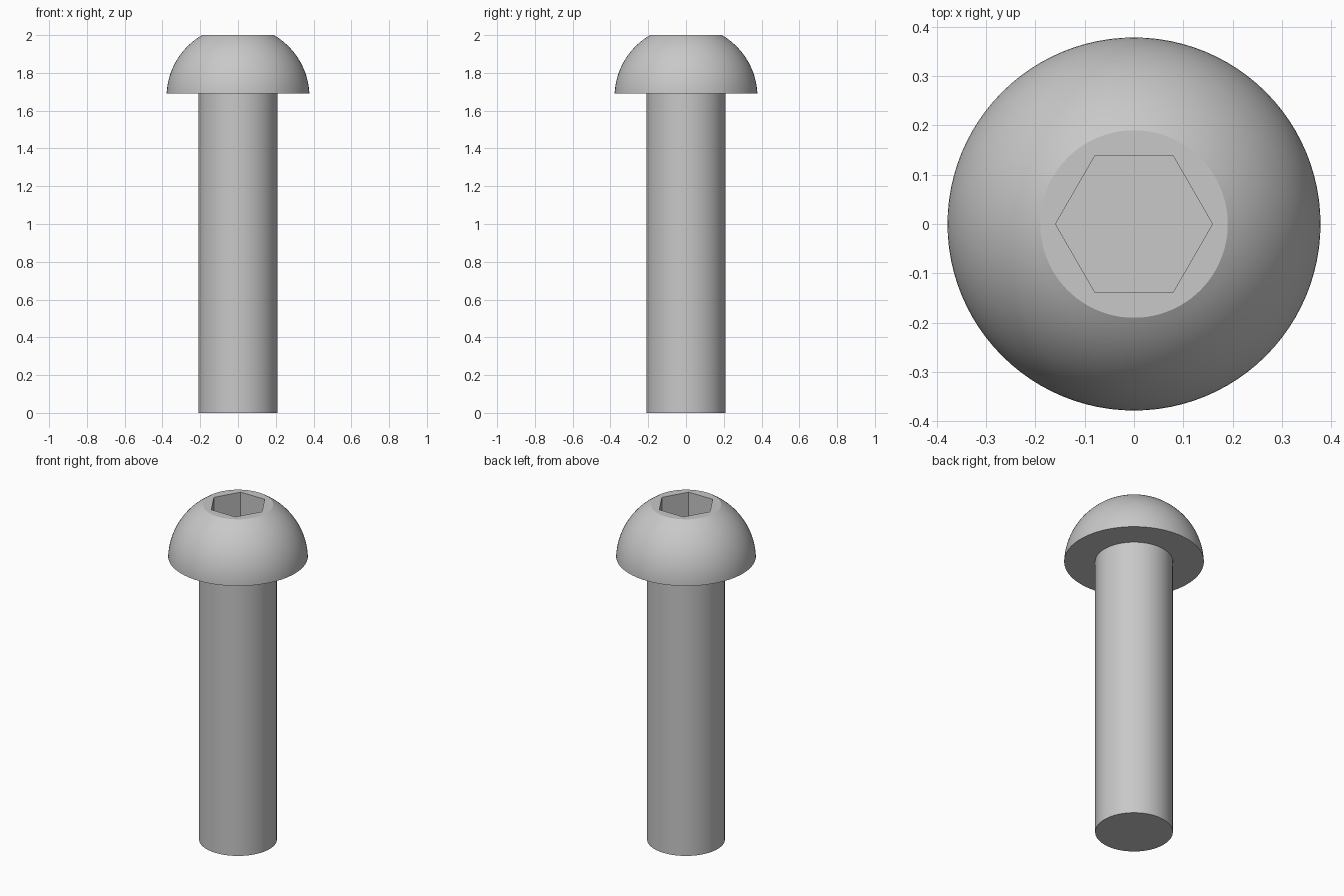
import bpy
import bmesh
import math

cube = bpy.data.objects.get("Cube")
if cube:
    bpy.data.objects.remove(cube, do_unlink=True)

SEGMENTS = 96
HEAD_BASE, TOP = 1.69, 2.0
HEAD_RADIUS, FLAT_RADIUS, SHANK_RADIUS = 0.378, 0.19, 0.21
SOCKET_RADIUS, SOCKET_DEPTH = 0.159, 0.2

steel = bpy.data.materials.new("grey_steel")
steel.use_nodes = True
steel.diffuse_color = (0.58, 0.58, 0.58, 1)
steel.node_tree.nodes["Principled BSDF"].inputs["Base Color"].default_value = steel.diffuse_color


def revolve(name, rings, segments):
    """Stack (radius, z) rings into a capped solid around the z axis."""
    bm = bmesh.new()
    loops = []
    for r, z in rings:
        angles = [2 * math.pi * i / segments for i in range(segments)]
        loops.append([bm.verts.new((r * math.cos(a), r * math.sin(a), z)) for a in angles])
    for low, high in zip(loops, loops[1:]):
        for i in range(segments):
            j = (i + 1) % segments
            bm.faces.new((low[i], low[j], high[j], high[i]))
    bm.faces.new(loops[0][::-1])
    bm.faces.new(loops[-1])
    mesh = bpy.data.meshes.new(name)
    bm.to_mesh(mesh)
    bm.free()
    mesh.materials.append(steel)
    obj = bpy.data.objects.new(name, mesh)
    bpy.context.collection.objects.link(obj)
    return obj


def activate(obj):
    bpy.ops.object.select_all(action='DESELECT')
    obj.select_set(True)
    bpy.context.view_layer.objects.active = obj


# Domed head: spherical arc from the wide rim to the flat top
height = TOP - HEAD_BASE
drop = (HEAD_RADIUS**2 - FLAT_RADIUS**2 - height**2) / (2 * height)
sphere = math.hypot(HEAD_RADIUS, drop)
start, end = math.atan2(drop, HEAD_RADIUS), math.atan2(height + drop, FLAT_RADIUS)
STEPS = 20
dome = []
for k in range(STEPS + 1):
    a = start + (end - start) * k / STEPS
    dome.append((sphere * math.cos(a), HEAD_BASE - drop + sphere * math.sin(a)))
head = revolve("head", dome, SEGMENTS)

# Hexagonal socket cut into the flat top
cutter = revolve("socket_cutter", [(SOCKET_RADIUS, TOP - SOCKET_DEPTH), (SOCKET_RADIUS, TOP + 0.1)], 6)
cutter.hide_render = True
cut = head.modifiers.new("socket", 'BOOLEAN')
cut.operation = 'DIFFERENCE'
cut.solver = 'EXACT'
cut.object = cutter
activate(head)
bpy.ops.object.modifier_apply(modifier=cut.name)
bpy.data.objects.remove(cutter, do_unlink=True)

# Plain cylindrical shank
shank = revolve("shank", [(SHANK_RADIUS, 0), (SHANK_RADIUS, HEAD_BASE)], SEGMENTS)

for part in (head, shank):
    activate(part)
    bpy.ops.object.shade_smooth_by_angle(angle=math.radians(30))
